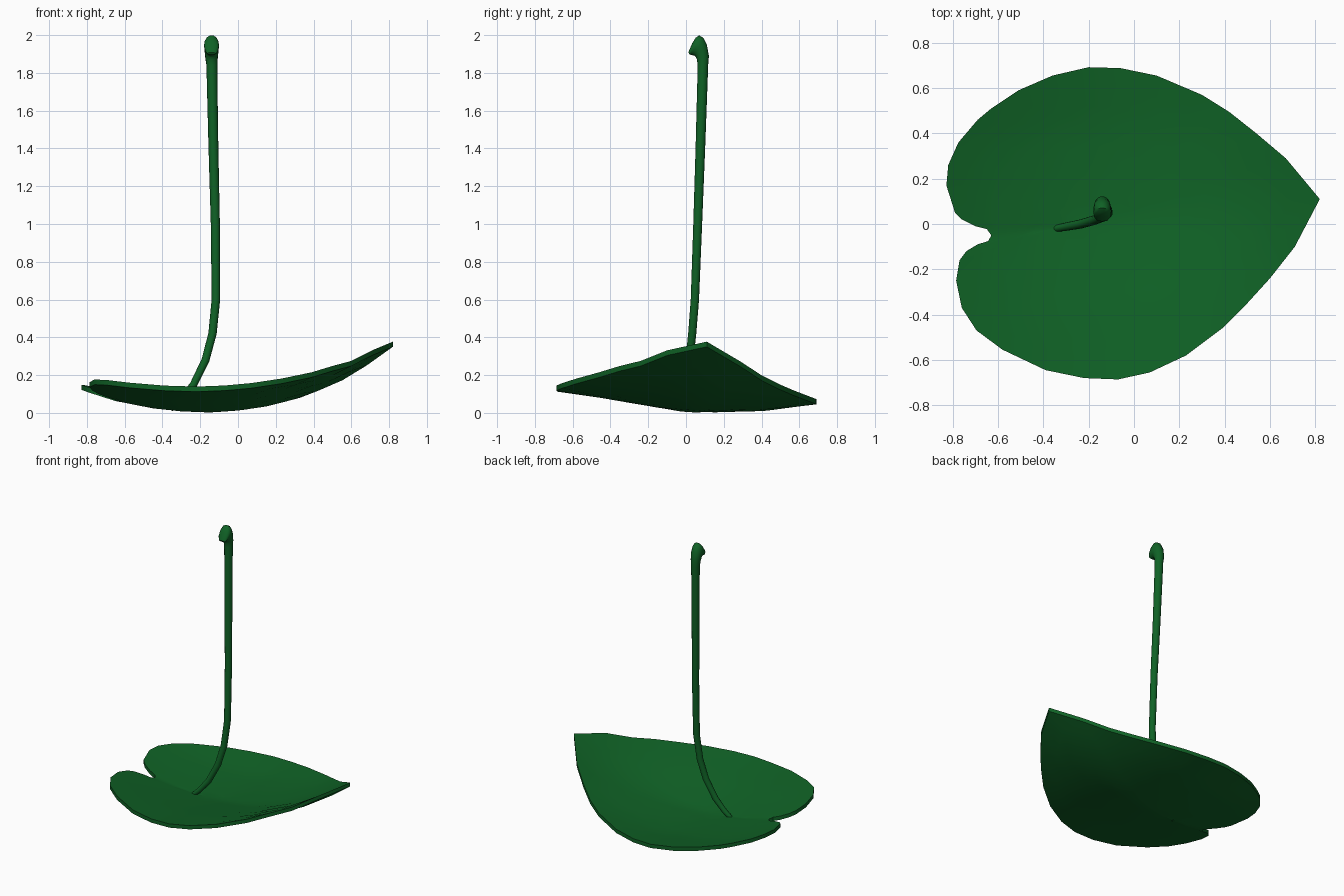
import bpy, bmesh, math
from mathutils import Vector

if "Cube" in bpy.data.objects:
    bpy.data.objects.remove(bpy.data.objects["Cube"])

green = bpy.data.materials.new("leaf green")
green.diffuse_color = (0.005, 0.122, 0.019, 1)
green.use_nodes = True
green.node_tree.nodes["Principled BSDF"].inputs["Base Color"].default_value = green.diffuse_color


def lerp_table(t, table):
    if t <= table[0][0]:
        return table[0][1]
    for (a, va), (b, vb) in zip(table, table[1:]):
        if t <= b:
            return va + (vb - va) * (t - a) / (b - a)
    return table[-1][1]


def finish(bm, name, angle):
    bmesh.ops.recalc_face_normals(bm, faces=bm.faces)
    me = bpy.data.meshes.new(name)
    bm.to_mesh(me)
    bm.free()
    ob = bpy.data.objects.new(name, me)
    bpy.context.collection.objects.link(ob)
    me.materials.append(green)
    bpy.ops.object.select_all(action='DESELECT')
    ob.select_set(True)
    bpy.context.view_layer.objects.active = ob
    bpy.ops.object.shade_smooth_by_angle(angle=math.radians(angle))


# Leaf blade: heart outline, curled along its length and folded at the midrib
outline = [(.82, .11), (.67, .29), (.54, .40), (.42, .495), (.30, .57), (.10, .655), (-.06, .688),
           (-.2, .692), (-.36, .655), (-.51, .59), (-.63, .51), (-.69, .46), (-.775, .36),
           (-.82, .26), (-.828, .17), (-.79, .05), (-.76, .02), (-.7, -.01), (-.65, -.022),
           (-.63, -.05), (-.643, -.075), (-.69, -.09), (-.74, -.12), (-.77, -.16), (-.785, -.25),
           (-.76, -.37), (-.695, -.47), (-.58, -.555), (-.39, -.645), (-.22, -.68), (-.07, -.686),
           (.07, -.655), (.23, -.58), (.39, -.46), (.5, -.35), (.6, -.24), (.71, -.1)]
bowl = [(-.83, .12), (-.65, .063), (-.45, .024), (-.3, .008), (-.15, .002), (0, .012), (.15, .034),
        (.35, .085), (.6, .193), (.82, .350)]
fold = [(-.75, .118), (-.4, .068), (-.2, .033), (0, 0), (.2, .001), (.42, .008), (.7, .042)]
THICK, RINGS, CENTRE = .027, 8, (-.25, 0)


def leaf_z(x, y):
    return lerp_table(x, bowl) + lerp_table(y - (.02 + .11 * x), fold)


bm = bmesh.new()
edges = []
n = len(outline)
for lift in (0, THICK):
    c = bm.verts.new((*CENTRE, leaf_z(*CENTRE) + lift))
    prev = None
    for r in range(1, RINGS + 1):
        f = r / RINGS
        ring = []
        for px, py in outline:
            x = CENTRE[0] + (px - CENTRE[0]) * f
            y = CENTRE[1] + (py - CENTRE[1]) * f
            ring.append(bm.verts.new((x, y, leaf_z(x, y) + lift)))
        for i in range(n):
            j = (i + 1) % n
            if prev:
                bm.faces.new((prev[i], ring[i], ring[j], prev[j]))
            else:
                bm.faces.new((c, ring[i], ring[j]))
        prev = ring
    edges.append(prev)
for i in range(n):
    j = (i + 1) % n
    bm.faces.new((edges[0][i], edges[0][j], edges[1][j], edges[1][i]))
finish(bm, "leaf_blade", 40)

# Stem: tapered tube, then a swollen hooked end
path = [((-.355, -.022, .02), .014), ((-.30, -.012, .07), .018), ((-.235, .0, .15), .02),
        ((-.172, .018, .28), .021), ((-.135, .033, .42), .022), ((-.117, .047, .6), .0225),
        ((-.120, .062, 1.0), .024), ((-.130, .076, 1.4), .026), ((-.137, .087, 1.75), .028),
        ((-.138, .089, 1.84), .029)]
rings = []
for i, (p, r) in enumerate(path):
    a = Vector(path[max(i - 1, 0)][0])
    b = Vector(path[min(i + 1, len(path) - 1)][0])
    t = (b - a).normalized()
    w = Vector((1, 0, 0))
    w = (w - t * w.dot(t)).normalized()
    rings.append((Vector(p), w * r, t.cross(w) * r))
# hook rings: outer (y, z), inner (y, z), half width
for oy, oz, iy, iz, hw in [(.122, 1.89, .058, 1.868, .033), (.111, 1.95, .052, 1.883, .037),
                           (.092, 1.987, .047, 1.888, .039), (.07, 2.0, .042, 1.89, .040),
                           (.052, 1.988, .036, 1.892, .038), (.033, 1.958, .028, 1.895, .036),
                           (.012, 1.908, .02, 1.896, .024)]:
    o, q = Vector((-.14, oy, oz)), Vector((-.14, iy, iz))
    rings.append(((o + q) / 2, Vector((hw, 0, 0)), (o - q) / 2))

bm = bmesh.new()
SIDES = 14
prev = None
for k, (c, u, v) in enumerate(rings):
    ring = [bm.verts.new(c + u * math.cos(2 * math.pi * s / SIDES) + v * math.sin(2 * math.pi * s / SIDES))
            for s in range(SIDES)]
    if prev:
        for s in range(SIDES):
            e = (s + 1) % SIDES
            bm.faces.new((prev[s], prev[e], ring[e], ring[s]))
    if k in (0, len(rings) - 1):
        bm.faces.new(ring)
    prev = ring
finish(bm, "stem", 50)
